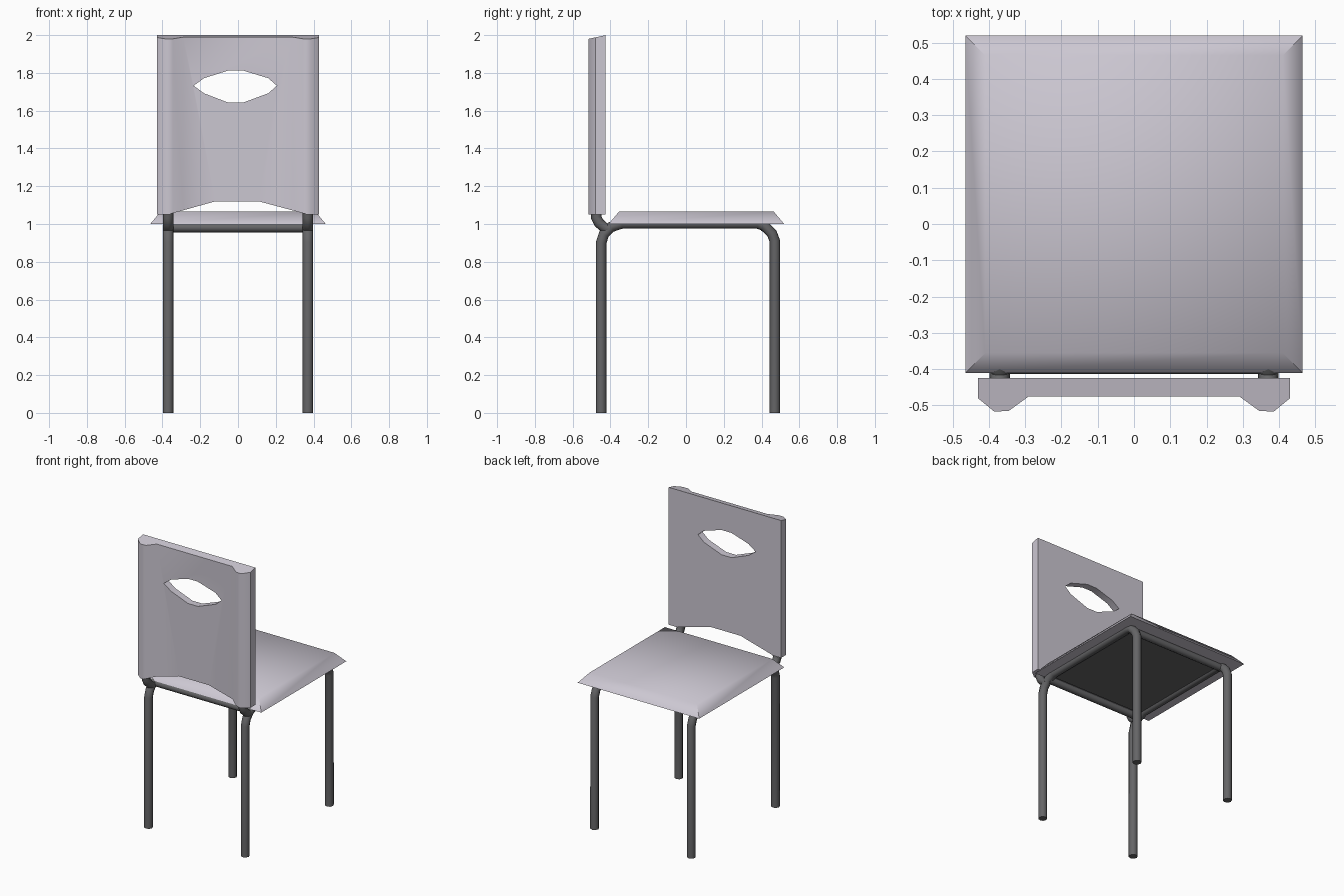
import bpy, bmesh, math

if "Cube" in bpy.data.objects:
    bpy.data.objects.remove(bpy.data.objects["Cube"])


def material(name, rgb):
    m = bpy.data.materials.new(name)
    m.diffuse_color = (*rgb, 1)
    m.use_nodes = True
    m.node_tree.nodes["Principled BSDF"].inputs["Base Color"].default_value = m.diffuse_color
    return m


shell_mat = material("pale grey plastic", (0.60, 0.57, 0.64))
frame_mat = material("dark grey metal", (0.13, 0.13, 0.135))


def activate(ob):
    bpy.ops.object.select_all(action='DESELECT')
    ob.select_set(True)
    bpy.context.view_layer.objects.active = ob


def loft(name, rings, mat, smooth=None):
    """Closed solid through rings of points, capped at both ends."""
    bm = bmesh.new()
    loops = [[bm.verts.new(p) for p in r] for r in rings]
    n = len(loops[0])
    for a, b in zip(loops, loops[1:]):
        for i in range(n):
            j = (i + 1) % n
            bm.faces.new((a[i], a[j], b[j], b[i]))
    bm.faces.new(loops[0][::-1])
    bm.faces.new(loops[-1])
    bmesh.ops.recalc_face_normals(bm, faces=bm.faces)
    me = bpy.data.meshes.new(name)
    bm.to_mesh(me)
    bm.free()
    ob = bpy.data.objects.new(name, me)
    bpy.context.collection.objects.link(ob)
    me.materials.append(mat)
    if smooth:
        activate(ob)
        bpy.ops.object.shade_smooth_by_angle(angle=math.radians(smooth))
    return ob


def tube(name, pts, r):
    cu = bpy.data.curves.new(name, 'CURVE')
    cu.dimensions = '3D'
    cu.bevel_depth = r
    cu.bevel_resolution = 2
    cu.use_fill_caps = True
    sp = cu.splines.new('POLY')
    sp.points.add(len(pts) - 1)
    for p, co in zip(sp.points, pts):
        p.co = (*co, 1)
    sp.use_smooth = True
    cu.materials.append(frame_mat)
    ob = bpy.data.objects.new(name, cu)
    bpy.context.collection.objects.link(ob)
    return ob


def rect(hx, y0, y1, z):
    return [(-hx, y0, z), (hx, y0, z), (hx, y1, z), (-hx, y1, z)]


# Seat cushion with bevelled rim, and the dark plate beneath it
loft("seat", [rect(0.465, -0.41, 0.52, 1.0), rect(0.41, -0.355, 0.465, 1.065)],
     shell_mat, 60)
loft("seat_underside", [rect(0.35, -0.36, 0.40, 0.99), rect(0.35, -0.36, 0.40, 1.005)],
     frame_mat)

# Backrest: cross-section with thick side ribs, run upwards, slanted on top
half = [(0.29, -0.475), (0.345, -0.515), (0.385, -0.517), (0.43, -0.48), (0.43, -0.425)]
section = half + [(-x, y) for x, y in reversed(half)]
back = loft("backrest", [[(x, y, 1.05) for x, y in section],
                         [(x, y, 2.0 + 0.22 * (y + 0.425)) for x, y in section]],
            shell_mat)


def cut(name, outline):
    c = loft(name, [[(x, y, z) for x, z in outline] for y in (-0.7, -0.3)], shell_mat)
    c.hide_render = True
    mod = back.modifiers.new(name, 'BOOLEAN')
    mod.operation = 'DIFFERENCE'
    mod.solver = 'EXACT'
    mod.object = c
    activate(back)
    bpy.ops.object.modifier_apply(modifier=name)
    bpy.data.objects.remove(c)


# Lens-shaped hand hole and arched lower edge
cut("hand_hole", [(-0.235, 1.732), (-0.18, 1.772), (-0.05, 1.813), (0.025, 1.813),
                  (0.16, 1.772), (0.206, 1.732), (0.16, 1.692), (0.025, 1.642),
                  (-0.05, 1.642), (-0.18, 1.692)])
cut("lower_arch", [(-0.36, 1.0), (-0.36, 1.053), (-0.12, 1.12), (0.11, 1.12),
                   (0.36, 1.053), (0.36, 1.0)])
activate(back)
bpy.ops.object.shade_smooth_by_angle(angle=math.radians(45))

# Bent tube frames: one leg pair per side, plus the struts holding the backrest
for side, x in (("left", -0.37), ("right", 0.37)):
    tube(side + "_leg_frame",
         [(x, -0.449, 0), (x, -0.449, 0.90), (x, -0.435, 0.945), (x, -0.395, 0.985),
          (x, -0.34, 1.003), (x, 0.38, 1.003), (x, 0.415, 0.99), (x, 0.455, 0.95),
          (x, 0.47, 0.91), (x, 0.47, 0)], 0.028)
    tube(side + "_back_strut",
         [(x, -0.475, 1.15), (x, -0.475, 1.035), (x, -0.46, 1.005),
          (x, -0.425, 0.975), (x, -0.40, 0.972)], 0.028)

# Cross bars between the two frames
for name, y in (("front_crossbar", -0.39), ("rear_crossbar", 0.415)):
    tube(name, [(-0.37, y, 0.98), (0.37, y, 0.98)], 0.024)
